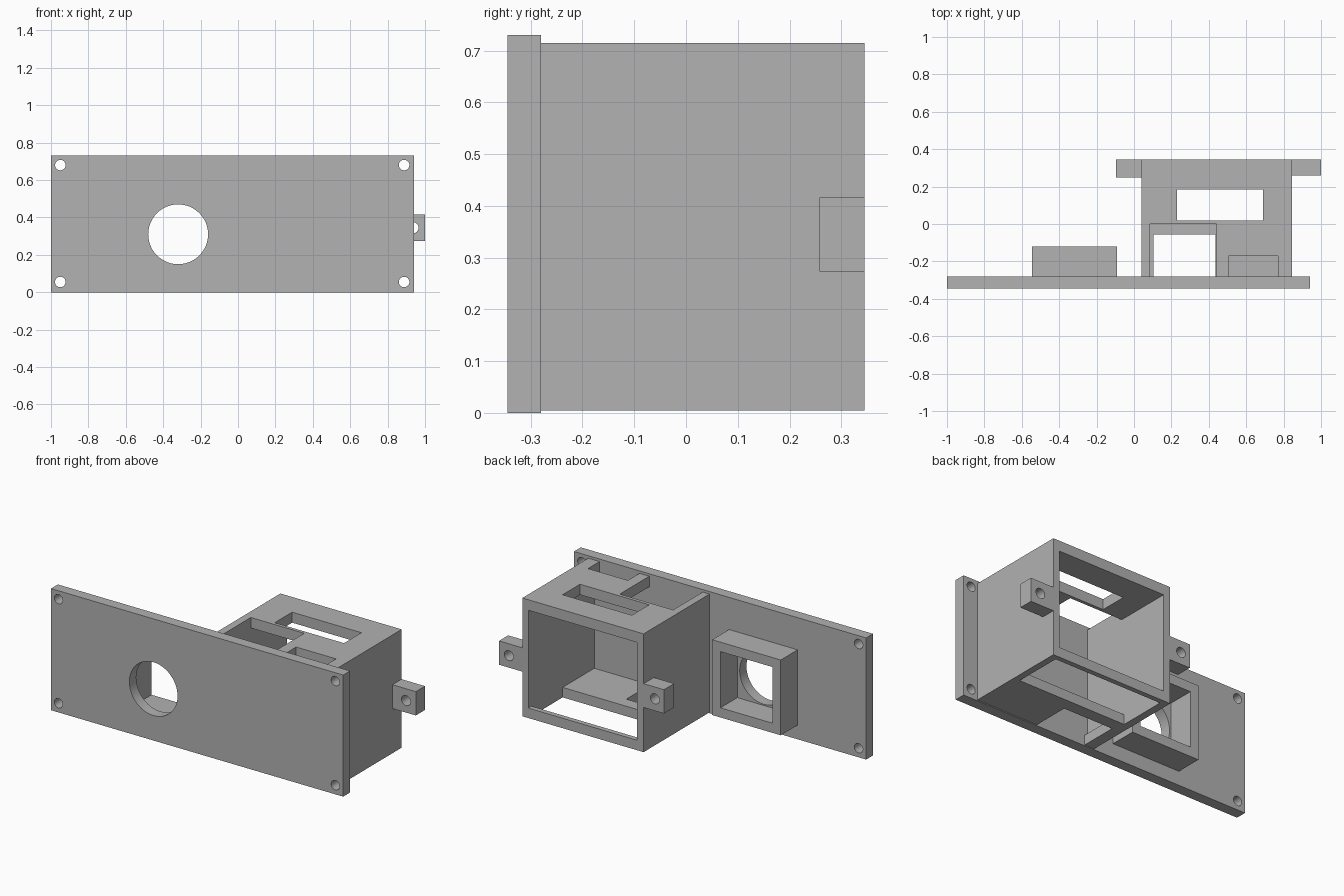
import bpy
import math

if "Cube" in bpy.data.objects:
    bpy.data.objects.remove(bpy.data.objects["Cube"], do_unlink=True)

grey = bpy.data.materials.new("plain grey")
grey.use_nodes = True
grey.diffuse_color = (0.445, 0.445, 0.445, 1)
grey.node_tree.nodes["Principled BSDF"].inputs["Base Color"].default_value = grey.diffuse_color


def block(name, x, y, z):
    """Box between (min, max) limits on each axis."""
    lims = (x, y, z)
    bpy.ops.mesh.primitive_cube_add(size=1, location=[(a + b) / 2 for a, b in lims])
    ob = bpy.context.object
    ob.name = name
    ob.scale = [b - a for a, b in lims]
    bpy.ops.object.transform_apply(location=True, rotation=True, scale=True)
    ob.data.materials.append(grey)
    return ob


def bore(x, z, radius, y):
    """Cylindrical cutter running along y."""
    bpy.ops.mesh.primitive_cylinder_add(vertices=48, radius=radius, depth=0.3,
                                        location=(x, y, z), rotation=(math.pi / 2, 0, 0))
    ob = bpy.context.object
    ob.name = "bore_cutter"
    bpy.ops.object.transform_apply(location=True, rotation=True, scale=True)
    ob.data.materials.append(grey)
    return ob


def cut(target, cutters):
    """Subtract each cutter, then shade the bores smooth."""
    bpy.ops.object.select_all(action='DESELECT')
    target.select_set(True)
    bpy.context.view_layer.objects.active = target
    for c in cutters:
        c.hide_render = True
        mod = target.modifiers.new("cut", 'BOOLEAN')
        mod.operation = 'DIFFERENCE'
        mod.solver = 'EXACT'
        mod.object = c
        bpy.ops.object.modifier_apply(modifier=mod.name)
        bpy.data.objects.remove(c, do_unlink=True)
    bpy.ops.object.shade_smooth_by_angle(angle=math.radians(30))


FRONT, JOIN, BACK = -0.345, -0.28, 0.345

# Face plate with corner screw holes and a round window
plate = block("face_plate", (-1, 0.94), (FRONT, JOIN), (0, 0.73))
holes = [bore(x, z, 0.028, -0.31) for x in (-0.95, 0.888) for z in (0.055, 0.68)]
cut(plate, holes + [bore(-0.32, 0.31, 0.16, -0.31)])

# Square frame behind the round window
frame = block("window_frame", (-0.545, -0.09), (JOIN, -0.12), (0.085, 0.537))
cut(frame, [block("frame_cutter", (-0.49, -0.145), (-0.4, 0), (0.143, 0.48))])

# Housing: open at the back, with slots in roof and floor
housing = block("housing", (0.04, 0.845), (JOIN, BACK), (0.005, 0.715))
low, high = (-0.1, 0.2), (0.5, 0.9)
cut(housing, [
    block("cavity_cutter", (0.085, 0.805), (-0.4, 0.5), (0.065, 0.652)),
    block("roof_slot_cutter", (0.23, 0.69), (0.02, 0.185), high),
    block("roof_wide_notch_cutter", (0.085, 0.44), (-0.4, 0), high),
    block("roof_small_notch_cutter", (0.505, 0.77), (-0.4, -0.17), high),
    block("floor_slot_cutter", (0.085, 0.805), (0.02, 0.315), low),
    block("floor_notch_cutter", (0.105, 0.435), (-0.4, -0.055), low),
])

# Mounting lugs on both sides of the housing
for name, x, y0, hole_x in (("left_lug", (0.845, 1), 0.258, 0.935),
                            ("right_lug", (-0.095, 0.04), 0.248, -0.035)):
    lug = block(name, x, (y0, BACK), (0.273, 0.416))
    cut(lug, [bore(hole_x, 0.345, 0.03, 0.3)])
